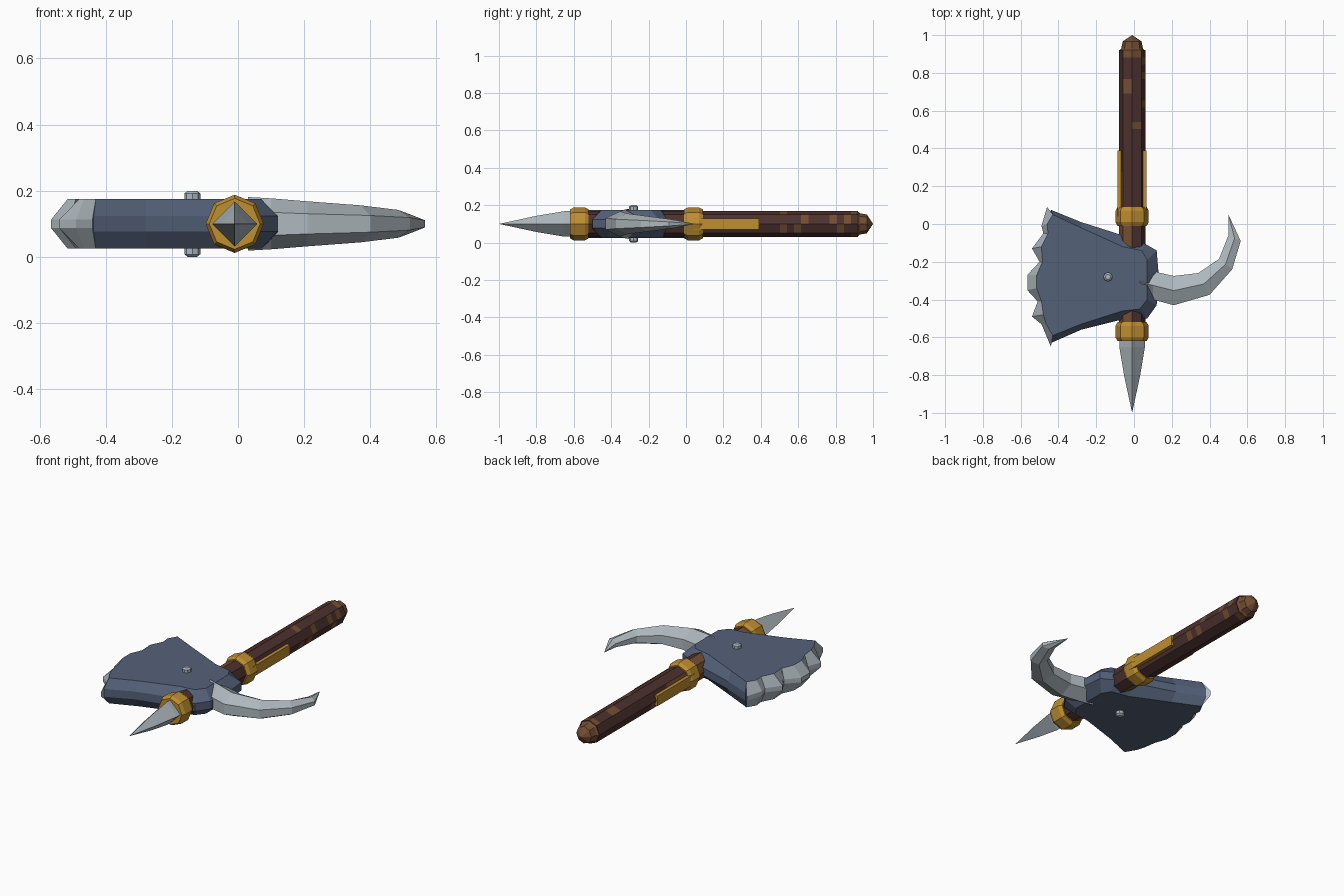
import bpy, bmesh, math, random

random.seed(4)
cube = bpy.data.objects.get("Cube")
if cube:
    bpy.data.objects.remove(cube)

AXIS_X, MID_Z = -0.01, 0.1


def material(name, rgb):
    mat = bpy.data.materials.new(name)
    mat.use_nodes = True
    linear = [(c / 255 / 12.92) if c < 11 else ((c / 255 + 0.055) / 1.055) ** 2.4 for c in rgb]
    mat.diffuse_color = (*linear, 1)
    mat.node_tree.nodes["Principled BSDF"].inputs["Base Color"].default_value = (*linear, 1)
    return mat


dark_wood = material("dark wood", (76, 49, 46))
light_wood = material("light wood", (116, 78, 50))
gold = material("gold", (190, 142, 48))
steel = material("pale steel", (174, 184, 190))
blue_steel = material("blue steel", (84, 97, 121))


def loft(name, rings, mats, rule=None):
    """Skin closed rings of equal length, cap both ends, colour faces by rule."""
    bm = bmesh.new()
    loops = [[bm.verts.new(p) for p in ring] for ring in rings]
    for a, b in zip(loops, loops[1:]):
        for i in range(len(a)):
            j = (i + 1) % len(a)
            bm.faces.new((a[i], a[j], b[j], b[i]))
    bm.faces.new(loops[0])
    bm.faces.new(loops[-1])
    bmesh.ops.remove_doubles(bm, verts=bm.verts, dist=0.0005)
    bmesh.ops.recalc_face_normals(bm, faces=bm.faces)
    if rule:
        for f in bm.faces:
            f.material_index = rule(f.calc_center_median())
    mesh = bpy.data.meshes.new(name)
    bm.to_mesh(mesh)
    bm.free()
    for m in mats:
        mesh.materials.append(m)
    obj = bpy.data.objects.new(name, mesh)
    bpy.context.collection.objects.link(obj)
    return obj


def turned(name, profile, mats, sides=8, rule=None):
    """Turn a (y, radius) profile about the shaft axis."""
    rings = []
    for y, r in profile:
        angles = [2 * math.pi * i / sides for i in range(sides)]
        rings.append([(AXIS_X + r * math.cos(a), y, MID_Z + r * math.sin(a)) for a in angles])
    return loft(name, rings, mats, rule)


# Shaft with worn patches of lighter wood
def wear(c):
    left = c.x < AXIS_X - 0.01
    if c.y < -0.4 or -0.16 < c.y < 0.02:
        return int(left)
    if c.y < 0.28:
        return int(c.x < AXIS_X - 0.04 and c.z > MID_Z)
    return int(c.y > 0.4 and random.random() < 0.09)


turned("handle", [(-0.6 + 0.038 * i, 0.07) for i in range(41)], [dark_wood, light_wood], rule=wear)
turned("handle_cap", [(0.915, 0.07), (0.93, 0.057), (0.967, 0.05), (1.0, 0)], [light_wood])

# Gold collars and the strips along the sides of the shaft
for name, y in (("rear_collar", 0.04), ("front_collar", -0.57)):
    turned(name, [(y - 0.05, 0.077), (y - 0.03, 0.088), (y + 0.03, 0.088), (y + 0.05, 0.077)], [gold])
for name, side in (("left_strip", 1), ("right_strip", -1)):
    bpy.ops.mesh.primitive_cube_add(size=1, location=(AXIS_X + side * 0.062, 0.215, MID_Z))
    strip = bpy.context.object
    strip.name = name
    strip.scale = (0.03, 0.35, 0.06)
    strip.data.materials.append(gold)

# Four-sided front spike
turned("front_spike", [(-0.61, 0.068), (-0.65, 0.068), (-0.8, 0.043), (-1.0, 0)], [steel], sides=4)

# Chipped cutting edge: (blade side, tip side) pairs from back to front
edge = [((-0.43, 0.05), (-0.46, 0.09)), ((-0.46, 0), (-0.49, -0.01)),
        ((-0.455, -0.05), (-0.48, -0.05)), ((-0.49, -0.12), (-0.54, -0.13)),
        ((-0.485, -0.2), (-0.5, -0.2)), ((-0.515, -0.27), (-0.565, -0.27)),
        ((-0.515, -0.34), (-0.565, -0.35)), ((-0.49, -0.41), (-0.51, -0.41)),
        ((-0.48, -0.48), (-0.54, -0.49)), ((-0.465, -0.53), (-0.49, -0.53)),
        ((-0.43, -0.59), (-0.44, -0.65))]
loft("cutting_edge", [[(*a, MID_Z - 0.075), (*b, MID_Z - 0.013),
                       (*b, MID_Z + 0.013), (*a, MID_Z + 0.075)] for a, b in edge], [steel])

# Blade body: (middle outline, flat face outline) pairs, front to back
body = [((-0.44, -0.63), (-0.43, -0.59)), ((-0.28, -0.56), (-0.28, -0.53)),
        ((-0.08, -0.51), (-0.06, -0.46)), ((0.07, -0.5), (0.03, -0.45)),
        ((0.12, -0.43), (0.07, -0.4)), ((0.13, -0.26), (0.07, -0.27)),
        ((0.12, -0.14), (0.07, -0.19)), ((0.05, -0.1), (0.04, -0.14)),
        ((-0.06, -0.06), (-0.06, -0.12)), ((-0.28, 0.01), (-0.28, -0.02)),
        ((-0.44, 0.075), (-0.43, 0.05))]
rim = [a for a, b in edge[1:-1]]
middle = [m for m, f in body] + rim
flat = [f for m, f in body] + rim
layers = [(flat, -0.075), (middle, -0.023), (middle, 0.023), (flat, 0.075)]
loft("blade", [[(x, y, MID_Z + z) for x, y in pts] for pts, z in layers], [blue_steel])

# Curved horn: outer point, inner point, half height
horn = [((0.03, -0.33), (0.03, -0.28), 0.081), ((0.1, -0.4), (0.1, -0.25), 0.077),
        ((0.21, -0.43), (0.21, -0.275), 0.068), ((0.4, -0.375), (0.34, -0.26), 0.056),
        ((0.52, -0.24), (0.45, -0.185), 0.042), ((0.565, -0.09), (0.5, -0.06), 0.024),
        ((0.5, 0.05), (0.5, 0.05), 0)]
rings = []
for o, n, h in horn:
    ridge = ((o[0] + n[0]) / 2, (o[1] + n[1]) / 2)
    section = ((ridge, h), (o, h * 0.45), (o, -h * 0.45), (ridge, -h), (n, -h * 0.45), (n, h * 0.45))
    rings.append([(*p, MID_Z + z) for p, z in section])
loft("horn", rings, [steel])

# Rivet through the blade
rivet = []
for z, r in ((0, 0.014), (0.008, 0.024), (0.192, 0.024), (0.2, 0.014)):
    rivet.append([(-0.138 + r * math.cos(i * math.pi / 4), -0.28 + r * math.sin(i * math.pi / 4), z)
                  for i in range(8)])
loft("rivet", rivet, [steel])
